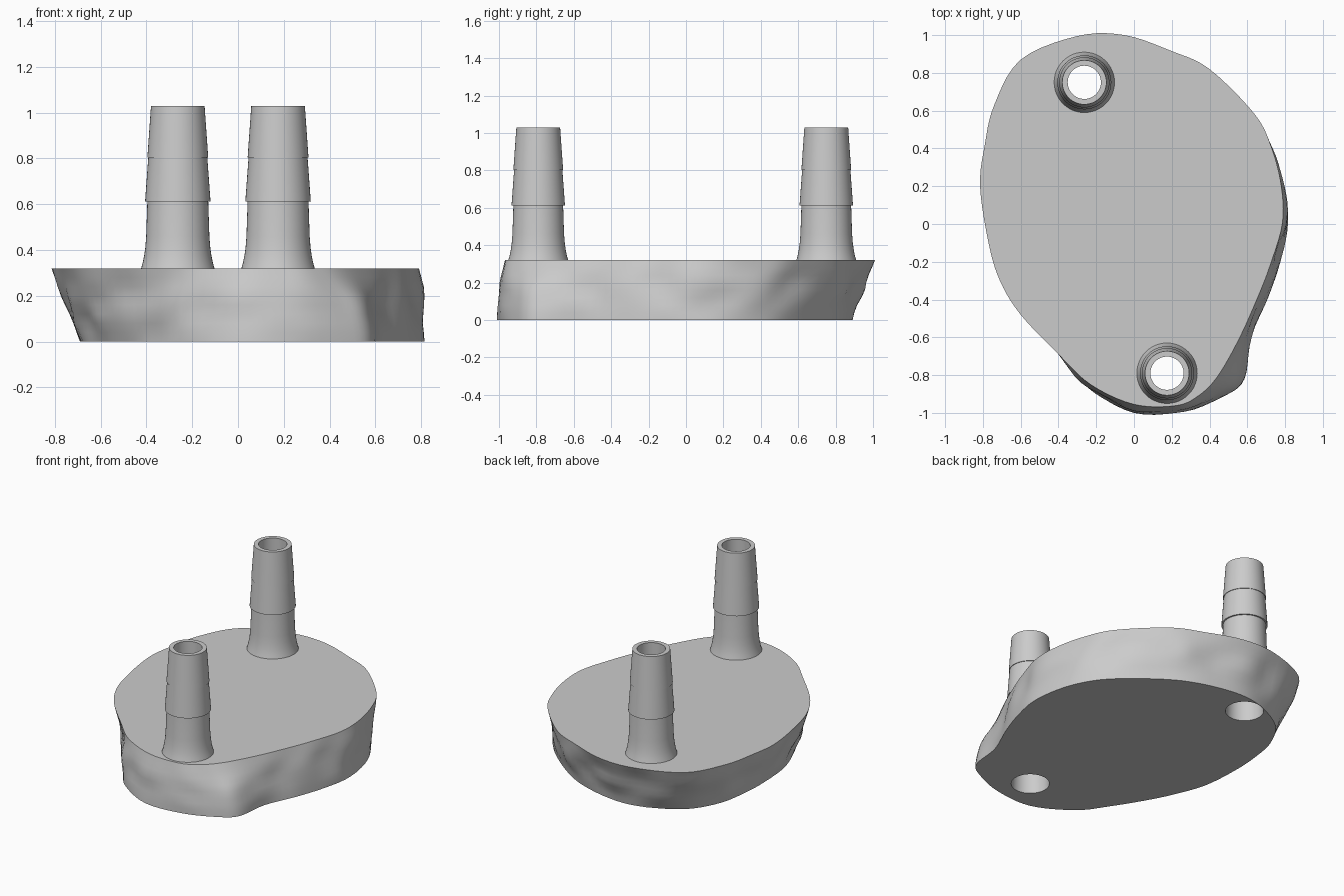
import bpy
import bmesh
import math
from mathutils import Vector, noise

cube = bpy.data.objects.get("Cube")
if cube:
    bpy.data.objects.remove(cube, do_unlink=True)

grey = bpy.data.materials.new("plain grey")
grey.use_nodes = True
grey.diffuse_color = (0.6, 0.6, 0.6, 1)
grey.node_tree.nodes["Principled BSDF"].inputs["Base Color"].default_value = grey.diffuse_color

SLAB_TOP = 0.32
SEGMENTS = 48
BASE_RADIUS, BORE_RADIUS = 0.16, 0.118
PORTS = {"front_port": (0.175, -0.79), "back_port": (-0.263, 0.75)}

# Matching upper and lower outlines of the slab, counter-clockwise
UPPER = [(.785, .0), (.78, .2), (.73, .4), (.64, .58), (.4, .82), (.2, .915), (-.05, 1),
         (-.3, .995), (-.6, .87), (-.74, .63), (-.79, .42), (-.815, .2), (-.77, -.1),
         (-.71, -.3), (-.6, -.48), (-.4, -.69), (-.23, -.85), (.0, -.955), (.22, -.962),
         (.34, -.91), (.44, -.81), (.55, -.62), (.65, -.4), (.72, -.22)]
LOWER = [(.815, .0), (.795, .2), (.73, .38), (.61, .54), (.36, .74), (.15, .84), (-.1, .89),
         (-.3, .86), (-.52, .74), (-.64, .55), (-.68, .35), (-.69, .15), (-.67, -.1),
         (-.6, -.3), (-.51, -.48), (-.38, -.69), (-.25, -.86), (.0, -1), (.27, -.99),
         (.48, -.91), (.585, -.82), (.62, -.6), (.71, -.39), (.775, -.2)]


def smooth_loop(points, steps=5):
    """Closed Catmull-Rom curve through the points."""
    pts = [Vector(p) for p in points]
    result = []
    for i in range(len(pts)):
        a, b, c, d = (pts[(i + k) % len(pts)] for k in (-1, 0, 1, 2))
        for s in range(steps):
            t = s / steps
            result.append(0.5 * (2 * b + (c - a) * t + (2 * a - 5 * b + 4 * c - d) * t ** 2
                                 + (3 * b - a - 3 * c + d) * t ** 3))
    return result


def circle(centre, radius):
    angles = [math.tau * i / SEGMENTS for i in range(SEGMENTS)]
    return [Vector((centre[0] + radius * math.cos(a), centre[1] + radius * math.sin(a)))
            for a in angles]


def ring(bm, points, z):
    return [bm.verts.new((p.x, p.y, z)) for p in points]


def ring_edges(bm, verts):
    edges = []
    for i, v in enumerate(verts):
        pair = (verts[i - 1], v)
        edges.append(bm.edges.get(pair) or bm.edges.new(pair))
    return edges


def skin(bm, low, high):
    for i in range(len(low)):
        bm.faces.new((low[i - 1], low[i], high[i], high[i - 1]))


def finish(bm, name, angle):
    bmesh.ops.recalc_face_normals(bm, faces=bm.faces)
    mesh = bpy.data.meshes.new(name)
    bm.to_mesh(mesh)
    bm.free()
    mesh.materials.append(grey)
    obj = bpy.data.objects.new(name, mesh)
    bpy.context.collection.objects.link(obj)
    bpy.ops.object.select_all(action="DESELECT")
    obj.select_set(True)
    bpy.context.view_layer.objects.active = obj
    bpy.ops.object.shade_smooth_by_angle(angle=math.radians(angle))
    return obj


# Irregular slab with gently uneven sides
bm = bmesh.new()
upper, lower = smooth_loop(UPPER), smooth_loop(LOWER)
LEVELS = 8
rings = []
for level in range(LEVELS + 1):
    t = level / LEVELS
    loop = []
    for u, d in zip(upper, lower):
        # Overhanging lower edges bulge early, undercut edges taper evenly
        bulging = d.length > u.length
        p = d.lerp(u, t ** 2 if bulging else t)
        rough = noise.noise(Vector((p.x * 5, p.y * 5, t * 2)))
        loop.append(p + p.normalized() * rough * 0.03 * math.sin(math.pi * t))
    rings.append(ring(bm, loop, t * SLAB_TOP))
for low, high in zip(rings, rings[1:]):
    skin(bm, low, high)

# Flat caps, left open where the ports pass through
for outline, radius, z in ((rings[0], BORE_RADIUS, 0), (rings[-1], BASE_RADIUS, SLAB_TOP)):
    edges = ring_edges(bm, outline)
    for centre in PORTS.values():
        edges += ring_edges(bm, ring(bm, circle(centre, radius), z))
    bmesh.ops.triangle_fill(bm, use_beauty=True, use_dissolve=False, edges=edges)
finish(bm, "slab", 40)

# Barbed hose ports: flared foot, two barbs, rim and tapered through bore
PROFILE = [(BASE_RADIUS, SLAB_TOP), (.153, .345), (.147, .375), (.142, .41), (.138, .46),
           (.133, .612), (.143, .612), (.129, .803), (.133, .803), (.117, 1.03),
           (.088, 1.03), (.108, SLAB_TOP), (BORE_RADIUS, 0)]
for name, centre in PORTS.items():
    bm = bmesh.new()
    loops = [ring(bm, circle(centre, r), z) for r, z in PROFILE]
    for low, high in zip(loops, loops[1:]):
        skin(bm, low, high)
    finish(bm, name, 30)
